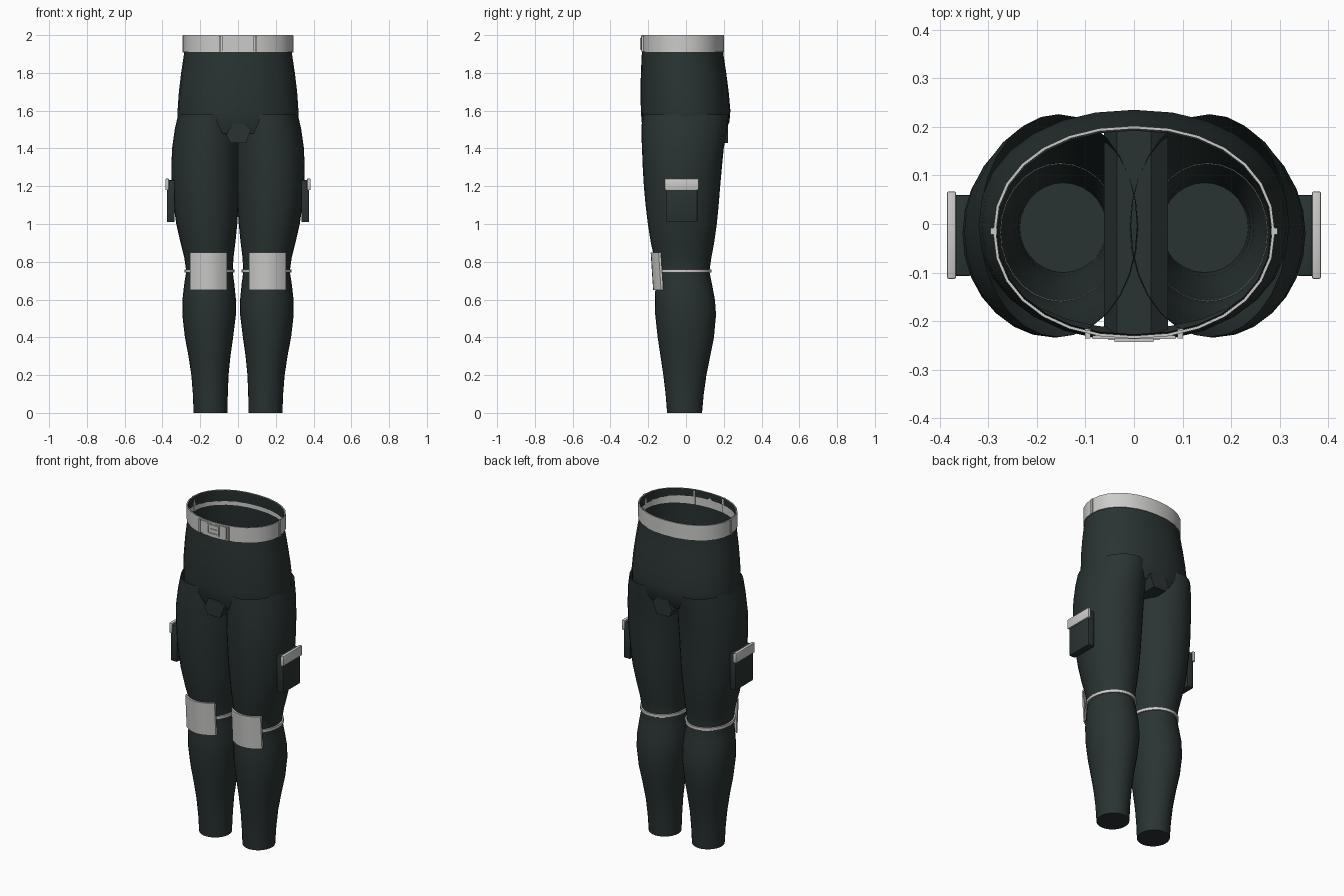
import bpy, bmesh, math
from mathutils import Matrix, Vector

cube = bpy.data.objects.get("Cube")
if cube:
    bpy.data.objects.remove(cube, do_unlink=True)


def material(name, rgb):
    m = bpy.data.materials.new(name)
    m.use_nodes = True
    m.diffuse_color = (*rgb, 1)
    bsdf = m.node_tree.nodes["Principled BSDF"]
    bsdf.inputs["Base Color"].default_value = (*rgb, 1)
    bsdf.inputs["Roughness"].default_value = 0.8
    return m


CLOTH = material("dark green cloth", (0.022, 0.034, 0.032))
PALE = material("pale grey", (0.6, 0.6, 0.59))
SIDES = 28


def finish(name, bm, mat, smooth=True):
    bmesh.ops.recalc_face_normals(bm, faces=bm.faces)
    me = bpy.data.meshes.new(name)
    bm.to_mesh(me)
    bm.free()
    me.materials.append(mat)
    ob = bpy.data.objects.new(name, me)
    bpy.context.collection.objects.link(ob)
    if smooth:
        bpy.ops.object.select_all(action="DESELECT")
        ob.select_set(True)
        bpy.context.view_layer.objects.active = ob
        bpy.ops.object.shade_smooth_by_angle(angle=math.radians(40))
    return ob


def rounded(a, power):
    return math.copysign(abs(a) ** (2 / power), a)


def loft(name, rings, mat, side=1, power=2.0, cap_end=False, closed=False):
    """Join oval rings given as (z, x_min, x_max, y_min, y_max)."""
    bm = bmesh.new()
    loops = []
    for z, x0, x1, y0, y1 in rings:
        loop = []
        for i in range(SIDES):
            a = math.tau * i / SIDES
            x = (x0 + x1) / 2 + (x1 - x0) / 2 * rounded(math.cos(a), power)
            y = (y0 + y1) / 2 + (y1 - y0) / 2 * rounded(math.sin(a), power)
            loop.append(bm.verts.new((side * x, y, z)))
        loops.append(loop)
    pairs = list(zip(loops, loops[1:]))
    if closed:
        pairs.append((loops[-1], loops[0]))
    for low, high in pairs:
        for i in range(SIDES):
            j = (i + 1) % SIDES
            bm.faces.new((low[i], low[j], high[j], high[i]))
    if cap_end:
        bm.faces.new(loops[-1])
    return finish(name, bm, mat)


def box(name, x, y, z, mat, side=1, bevel=0.0):
    """Box from three (min, max) ranges."""
    bm = bmesh.new()
    size = Vector([r[1] - r[0] for r in (x, y, z)])
    mid = Vector([(r[1] + r[0]) / 2 for r in (x, y, z)])
    mid.x *= side
    bmesh.ops.create_cube(bm, size=1, matrix=Matrix.Translation(mid) @ Matrix.Diagonal((*size, 1)))
    if bevel:
        bmesh.ops.bevel(bm, geom=bm.edges[:], offset=bevel, segments=2, affect="EDGES", profile=0.5)
    return finish(name, bm, mat, smooth=bool(bevel))


def band(name, oval, z, thick, mat, side=1, power=2.0):
    """Closed ring of fabric wrapped outside an oval."""
    x0, x1, y0, y1 = oval
    t = thick
    outer = (x0 - t, x1 + t, y0 - t, y1 + t)
    rings = [(z[0], *oval), (z[0], *outer), (z[1], *outer), (z[1], *oval)]
    return loft(name, rings, mat, side, power, closed=True)


# Hips: open waist, tucked under around the tops of the legs
hip = [(2.0, 0.281, -0.227, 0.192), (1.9, 0.286, -0.234, 0.198), (1.8, 0.301, -0.239, 0.213),
       (1.7, 0.313, -0.241, 0.226), (1.6, 0.32, -0.239, 0.235), (1.54, 0.32, -0.235, 0.23),
       (1.48, 0.3, -0.215, 0.2)]
loft("hips", [(z, -x, x, y0, y1) for z, x, y0, y1 in hip], CLOTH, power=2.15)

# Crotch gusset: tapered block running front to back
bm = bmesh.new()
profile = [(-0.035, 1.53), (0.035, 1.53), (0.07, 1.5), (0.042, 1.43), (-0.042, 1.43), (-0.062, 1.47)]
front = bm.faces.new([bm.verts.new((x, -0.236, z)) for x, z in profile])
back = bmesh.ops.extrude_face_region(bm, geom=[front])["geom"]
bmesh.ops.translate(bm, vec=(0, 0.458, 0), verts=[v for v in back if isinstance(v, bmesh.types.BMVert)])
if front.is_valid is False or all(abs(v.co.y + 0.236) > 0.001 for v in bm.verts):
    bm.verts.ensure_lookup_table()
finish("crotch_gusset", bm, CLOTH, smooth=False)

# Leg sections from hip to ankle
knee_oval = (0.028, 0.274, -0.158, 0.124)
leg = [(1.58, -0.006, 0.317, -0.232, 0.226), (1.5, -0.01, 0.335, -0.234, 0.217),
       (1.4, -0.012, 0.349, -0.233, 0.2), (1.3, -0.011, 0.353, -0.229, 0.19),
       (1.2, -0.008, 0.35, -0.223, 0.181), (1.1, -0.003, 0.341, -0.214, 0.173),
       (1.0, 0.004, 0.327, -0.202, 0.163), (0.9, 0.014, 0.304, -0.186, 0.149),
       (0.82, 0.024, 0.284, -0.168, 0.134), (0.75, *knee_oval),
       (0.68, 0.019, 0.285, -0.161, 0.138), (0.6, 0.011, 0.294, -0.165, 0.153),
       (0.52, 0.011, 0.295, -0.163, 0.159), (0.4, 0.026, 0.281, -0.15, 0.148),
       (0.3, 0.04, 0.262, -0.135, 0.128), (0.2, 0.05, 0.247, -0.12, 0.108),
       (0.1, 0.054, 0.239, -0.108, 0.094), (0.0, 0.056, 0.235, -0.1, 0.085)]

for label, s in (("left", 1), ("right", -1)):
    loft(label + "_leg", leg, CLOTH, s, cap_end=True)
    band(label + "_knee_strap", knee_oval, (0.742, 0.76), 0.01, PALE, s)

    # Curved knee plate
    bm = bmesh.new()
    cols, rows = 8, 3
    grid = []
    for r in range(rows + 1):
        v = r / rows
        grid.append([bm.verts.new((s * (0.155 + 0.098 * u),
                                   -0.174 - 0.013 * v + 0.042 * u * u,
                                   0.65 + 0.2 * v))
                     for u in (2 * c / cols - 1 for c in range(cols + 1))])
    for a, b in zip(grid, grid[1:]):
        for c in range(cols):
            bm.faces.new((a[c], a[c + 1], b[c + 1], b[c]))
    bmesh.ops.recalc_face_normals(bm, faces=bm.faces)
    plate = bmesh.ops.extrude_face_region(bm, geom=bm.faces[:], use_keep_orig=True)["geom"]
    bmesh.ops.translate(bm, vec=(0, 0.012, 0), verts=[g for g in plate if isinstance(g, bmesh.types.BMVert)])
    finish(label + "_knee_plate", bm, PALE)

    # Thigh pocket and its flap
    box(label + "_pocket", (0.335, 0.377), (-0.107, 0.06), (1.01, 1.232), CLOTH, s, 0.005)
    box(label + "_pocket_flap", (0.366, 0.385), (-0.113, 0.067), (1.18, 1.24), PALE, s, 0.004)

    # Belt loops at the side and beside the buckle
    box(label + "_side_loop", (0.282, 0.295), (-0.022, -0.008), (1.908, 1.998), PALE, s)
    box(label + "_front_loop", (0.09, 0.101), (-0.236, -0.215), (1.912, 1.995), PALE, s)

# Belt
band("belt", (-0.284, 0.284, -0.23, 0.196), (1.91, 2.0), 0.006, PALE, power=2.15)

# Buckle: backing plate, square frame and prong
box("buckle_plate", (-0.085, 0.085), (-0.237, -0.229), (1.918, 1.992), PALE)
for n, zr in (("bottom", (1.925, 1.933)), ("top", (1.977, 1.985))):
    box("buckle_frame_" + n, (-0.04, 0.04), (-0.243, -0.236), zr, PALE)
for n, xr in (("right", (-0.04, -0.032)), ("left", (0.032, 0.04))):
    box("buckle_frame_" + n, xr, (-0.243, -0.236), (1.933, 1.977), PALE)
box("buckle_prong", (-0.02, 0.032), (-0.241, -0.236), (1.951, 1.959), PALE)
